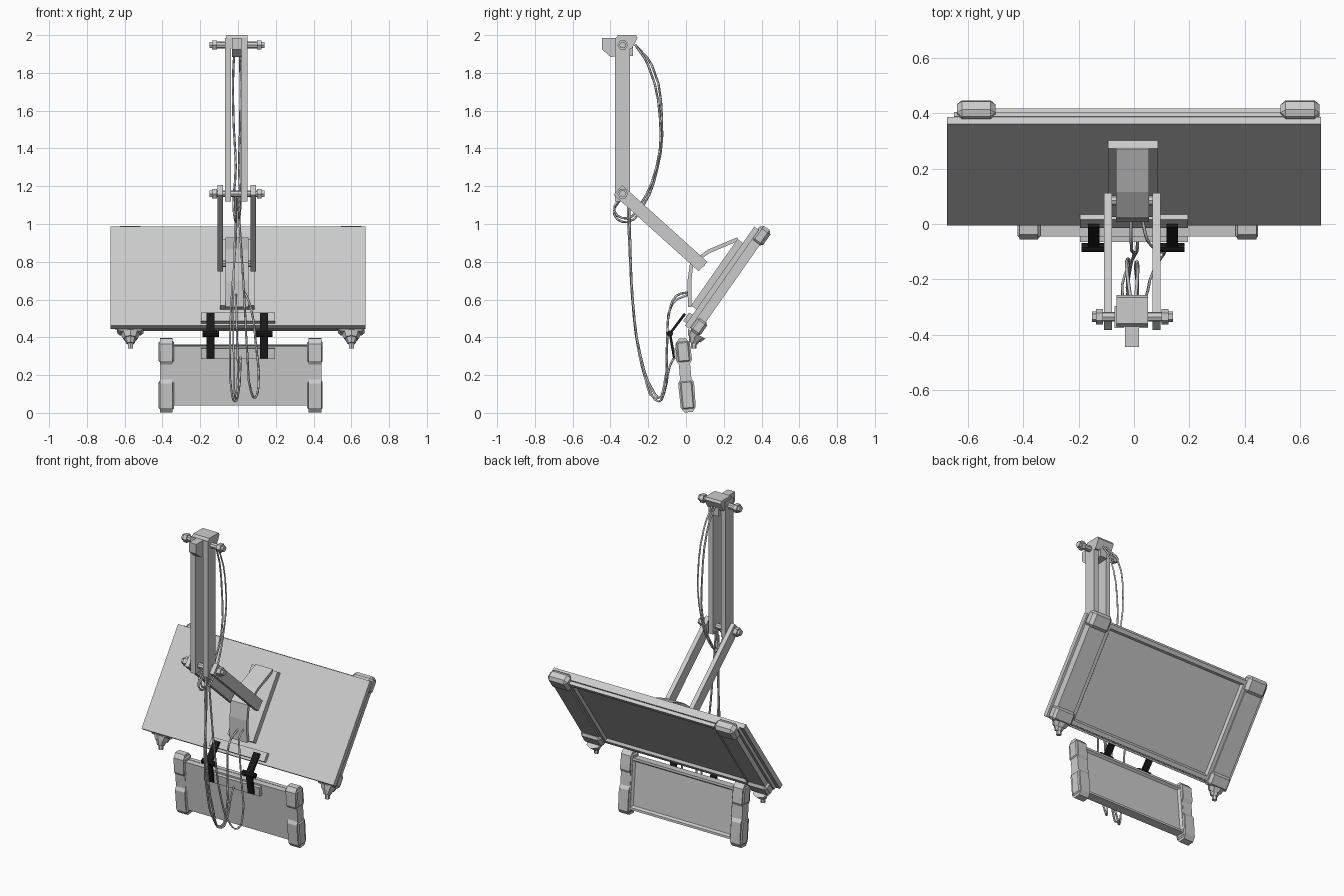
import bpy, bmesh, math
from mathutils import Matrix, Vector

if "Cube" in bpy.data.objects:
    bpy.data.objects.remove(bpy.data.objects["Cube"])

I = Matrix.Identity(4)
BIG = Matrix.Translation((0, 0.178, 0.724)) @ Matrix.Rotation(math.radians(-35), 4, 'X')
SMALL = Matrix.Translation((0.014, -0.003, 0.199)) @ Matrix.Rotation(math.radians(5), 4, 'X')
black = bpy.data.materials.new("black_metal")
black.diffuse_color = (0.01, 0.01, 0.01, 1)
black.use_nodes = True
black.node_tree.nodes["Principled BSDF"].inputs["Base Color"].default_value = black.diffuse_color


def finish(name, bm, m=I, mat=None):
    bm.transform(m)
    bmesh.ops.recalc_face_normals(bm, faces=bm.faces)
    me = bpy.data.meshes.new(name)
    bm.to_mesh(me)
    bm.free()
    ob = bpy.data.objects.new(name, me)
    bpy.context.collection.objects.link(ob)
    if mat:
        me.materials.append(mat)
    return ob


def cube_bm(x, y, z):
    bm = bmesh.new()
    bmesh.ops.create_cube(bm, size=1)
    for v in bm.verts:
        for i, r in enumerate((x, y, z)):
            v.co[i] = r[0] if v.co[i] < 0 else r[1]
    return bm


def box(name, x, y, z, m=I, mat=None, bevel=0):
    bm = cube_bm(x, y, z)
    if bevel:
        bmesh.ops.bevel(bm, geom=bm.edges[:], offset=bevel, segments=1, affect='EDGES')
    return finish(name, bm, m, mat)


def prism(name, x, prof, m=I, mat=None):
    """Extrude a (y, z) profile along x."""
    bm = bmesh.new()
    f = bm.faces.new([bm.verts.new((x[0], p[0], p[1])) for p in prof])
    g = bmesh.ops.extrude_face_region(bm, geom=[f])['geom']
    for v in g:
        if isinstance(v, bmesh.types.BMVert):
            v.co.x = x[1]
    return finish(name, bm, m, mat)


def frame(name, x, y, z, rim, depth, m):
    """Slab whose +y face is inset to form a display."""
    bm = cube_bm(x, y, z)
    bm.normal_update()
    f = max(bm.faces, key=lambda f: f.calc_center_median().y)
    bmesh.ops.inset_region(bm, faces=[f], thickness=rim)
    r = bmesh.ops.inset_region(bm, faces=[f], thickness=depth)
    for v in f.verts:
        v.co.y -= depth
    return finish(name, bm, m)


def cyl(name, c, axis, r1, r2, length, sides=8, m=I, mat=None):
    bm = bmesh.new()
    bmesh.ops.create_cone(bm, cap_ends=True, segments=sides, radius1=r1, radius2=r2, depth=length)
    rot = Vector((0, 0, 1)).rotation_difference(Vector(axis)).to_matrix().to_4x4()
    return finish(name, bm, m @ Matrix.Translation(c) @ rot, mat)


def strip(pts, half):
    """Constant-width closed outline around an open (y, z) path."""
    pts = [Vector(p) for p in pts]
    a, b = [], []
    for i, p in enumerate(pts):
        d = (pts[min(i + 1, len(pts) - 1)] - pts[max(i - 1, 0)]).normalized()
        n = Vector((-d.y, d.x)) * half
        a.append(p + n)
        b.append(p - n)
    return a + b[::-1]


def cable(name, pts, r=0.006):
    cu = bpy.data.curves.new(name, 'CURVE')
    cu.dimensions = '3D'
    cu.bevel_depth, cu.bevel_resolution, cu.resolution_u = r, 0, 3
    cu.use_fill_caps = True
    s = cu.splines.new('BEZIER')
    s.bezier_points.add(len(pts) - 1)
    for b, p in zip(s.bezier_points, pts):
        b.co = p
        b.handle_left_type = b.handle_right_type = 'AUTO'
    ob = bpy.data.objects.new(name, cu)
    bpy.context.collection.objects.link(ob)
    bpy.ops.object.select_all(action='DESELECT')
    ob.select_set(True)
    bpy.context.view_layer.objects.active = ob
    bpy.ops.object.convert(target='MESH')


# Large tilted display: back plate, body and inset screen
box("large_back_plate", (-0.675, 0.675), (0, 0.03), (-0.32, 0.32), BIG)
box("large_body", (-0.65, 0.66), (0.03, 0.05), (-0.31, 0.325), BIG)
frame("large_screen", (-0.51, 0.54), (0.05, 0.072), (-0.305, 0.315), 0.035, 0.015, BIG)

# Side rails with chamfered caps and stepped feet
for side, cx in (("left", -0.57), ("right", 0.60)):
    box(side + "_rail", (cx - 0.06, cx + 0.06), (0.05, 0.08), (-0.31, 0.33), BIG)
    box(side + "_top_cap", (cx - 0.07, cx + 0.07), (0.022, 0.094), (0.25, 0.352), BIG, None, 0.018)
    box(side + "_bottom_cap", (cx - 0.07, cx + 0.07), (0.03, 0.096), (-0.325, -0.24), BIG, None, 0.014)
    cyl(side + "_foot_collar", (cx, 0.078, -0.335), (0, 0.1, -1), 0.052, 0.038, 0.03, 8, BIG)
    cyl(side + "_foot_cone", (cx, 0.085, -0.358), (0, 0.3, -1), 0.034, 0.022, 0.03, 8, BIG)
    cyl(side + "_foot_tip", (cx, 0.098, -0.378), (0, 0.6, -1), 0.015, 0.015, 0.035, 6, BIG)

# Mount on the back of the large display
box("mount_plate", (-0.094, 0.087), (-0.035, 0.0), (-0.215, 0.215), BIG)
prism("mount_bent_strap", (-0.065, 0.055),
      strip([(0.275, 0.92), (0.12, 0.855), (0.03, 0.79), (0.018, 0.70), (0.02, 0.56)], 0.01))
cyl("mount_pin", (-0.007, 0.085, 0.79), (1, 0, 0), 0.018, 0.018, 0.2)

# Folding arm: upper vertical bars and lower sloping bars
for side, x in (("left", (-0.07, -0.037)), ("right", (0.017, 0.05))):
    box("upper_arm_" + side, x, (-0.375, -0.297), (1.12, 1.985))
for side, x in (("left", (-0.108, -0.08)), ("right", (0.067, 0.095))):
    prism("lower_arm_" + side, x, strip([(-0.36, 1.18), (0.09, 0.775)], 0.034))

# Pivot bolts with hex heads
for name, z in (("elbow", 1.16), ("top", 1.947)):
    cyl(name + "_bolt", (-0.007, -0.335, z), (1, 0, 0), 0.018, 0.018, 0.25)
    for x in (-0.125, 0.112):
        cyl(name + "_bolt_head", (x, -0.335, z), (1, 0, 0), 0.028, 0.028, 0.025, 6)
    for x in (-0.143, 0.131):
        cyl(name + "_bolt_nut", (x, -0.335, z), (1, 0, 0), 0.019, 0.019, 0.018, 6)

# Ceiling bracket
prism("ceiling_block", (-0.063, 0.05),
      [(-0.37, 1.985), (-0.36, 2.0), (-0.265, 2.0), (-0.257, 1.985), (-0.285, 1.93), (-0.37, 1.93)])
prism("ceiling_tongue", (-0.032, 0.018),
      [(-0.445, 1.985), (-0.28, 1.985), (-0.28, 1.89), (-0.40, 1.885), (-0.445, 1.925)])

# Small lower display with two end rails
box("small_back_plate", (-0.365, 0.365), (-0.028, 0.005), (-0.158, 0.158), SMALL)
frame("small_screen", (-0.365, 0.365), (0.005, 0.028), (-0.16, 0.16), 0.02, 0.014, SMALL)
half = [(0.018, 0.196), (0.038, 0.17), (0.042, 0.08), (0.03, 0.06),
        (0.03, -0.02), (0.042, -0.04), (0.040, -0.17), (0.022, -0.196)]
outline = half + [(-y, z) for y, z in reversed(half)]
for side, s in (("left", -1), ("right", 1)):
    prism("small_rail_" + side, sorted((s * 0.36, s * 0.428)), outline, SMALL)
    for z in ((0.07, 0.18), (-0.18, -0.03)):
        box("small_rail_pad_" + side, sorted((s * 0.352, s * 0.434)), (-0.034, 0.034), z, SMALL, None, 0.008)

# Bridge between displays: crossbars, black hinges and knobs
box("upper_crossbar", (-0.195, 0.195), (-0.022, 0.0), (-0.305, -0.25), BIG)
box("lower_crossbar", (-0.209, 0.181), (-0.05, -0.028), (0.09, 0.147), SMALL)
for side, x in (("left", -0.145), ("right", 0.138)):
    prism("hinge_" + side, (x - 0.021, x + 0.021),
          strip([(-0.005, 0.525), (-0.085, 0.42), (-0.062, 0.29)], 0.007), None or I, black)
    cyl("hinge_knob_" + side, (x, -0.085, 0.42), (1, 0, 0), 0.017, 0.017, 0.088, 8, I, black)

# Cables: upper pair along the arm, lower pair hanging in loops
for i, (dx, dy) in enumerate(((-0.012, 0), (0.006, -0.02))):
    cable("upper_cable_%d" % i, [
        (dx, -0.27, 1.95), (dx * 2, -0.18 + dy, 1.84), (dx * 2, -0.127 + dy / 2, 1.55),
        (dx, -0.15 + dy / 3, 1.30), (dx * 2, -0.23 + dy, 1.09), (dx, -0.31, 1.01 - dy),
        (dx, -0.38, 1.05 - dy), (dx, -0.335, 1.15)])
cable("loop_cable_left", [
    (-0.005, -0.31, 1.14), (-0.012, -0.30, 0.9), (-0.035, -0.285, 0.6), (-0.042, -0.25, 0.32),
    (-0.035, -0.19, 0.12), (-0.015, -0.145, 0.06), (0.002, -0.115, 0.11), (0.012, -0.085, 0.25),
    (0.012, -0.045, 0.32)])
cable("loop_cable_right", [
    (0.0, -0.30, 1.14), (0.015, -0.295, 0.9), (0.035, -0.28, 0.58), (0.05, -0.24, 0.30),
    (0.07, -0.17, 0.11), (0.09, -0.135, 0.08), (0.108, -0.11, 0.14), (0.095, -0.1, 0.36),
    (0.07, -0.085, 0.55), (0.045, -0.05, 0.62), (0.03, 0.02, 0.64)])
cable("loop_cable_inner", [
    (-0.01, -0.31, 1.12), (-0.02, -0.30, 0.85), (-0.025, -0.275, 0.5), (-0.02, -0.22, 0.2),
    (-0.012, -0.155, 0.075), (-0.002, -0.115, 0.15), (-0.005, -0.1, 0.4), (-0.01, -0.07, 0.58),
    (-0.01, 0.02, 0.63)])
